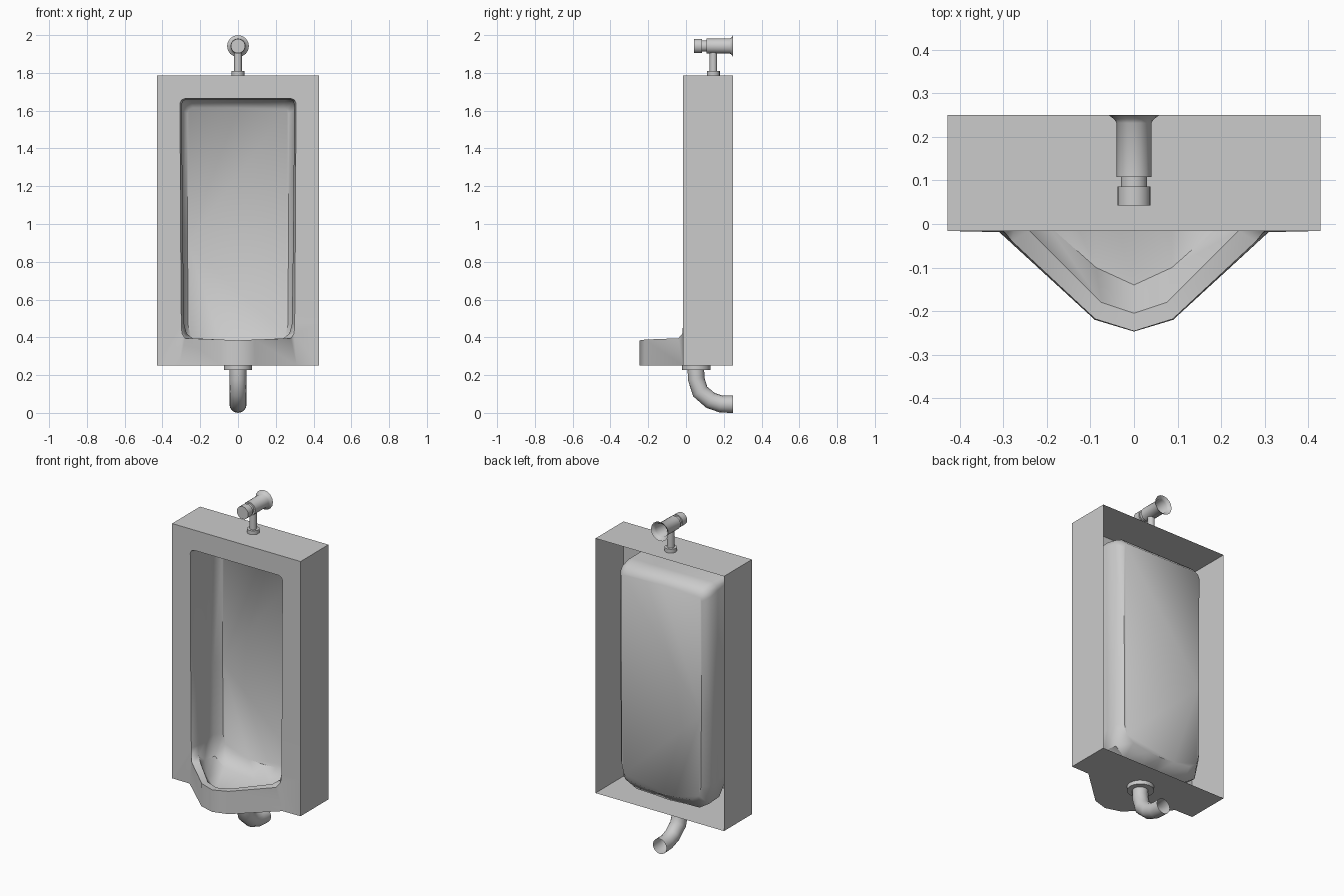
import bpy, bmesh, math
from mathutils import Vector

if "Cube" in bpy.data.objects:
    bpy.data.objects.remove(bpy.data.objects["Cube"])


def finish(name, bm, angle):
    bmesh.ops.recalc_face_normals(bm, faces=bm.faces[:])
    me = bpy.data.meshes.new(name)
    bm.to_mesh(me)
    bm.free()
    ob = bpy.data.objects.new(name, me)
    bpy.context.collection.objects.link(ob)
    bpy.ops.object.select_all(action='DESELECT')
    ob.select_set(True)
    bpy.context.view_layer.objects.active = ob
    bpy.ops.object.shade_smooth_by_angle(angle=math.radians(angle))
    return ob


def tube(name, pts, cap_start=True, cap_end=True, n=16):
    """Sweep circles along (y, z, radius) points in the x = 0 plane."""
    bm = bmesh.new()
    rings = []
    for i, (y, z, r) in enumerate(pts):
        a, b = pts[max(i - 1, 0)], pts[min(i + 1, len(pts) - 1)]
        t = Vector((0, b[0] - a[0], b[1] - a[1])).normalized()
        side = Vector((0, -t.z, t.y))
        rings.append([bm.verts.new(Vector((0, y, z))
                      + Vector((r, 0, 0)) * math.cos(2 * math.pi * k / n)
                      + side * r * math.sin(2 * math.pi * k / n)) for k in range(n)])
    for p, q in zip(rings, rings[1:]):
        for k in range(n):
            bm.faces.new((p[k], p[(k + 1) % n], q[(k + 1) % n], q[k]))
    if cap_start:
        bm.faces.new(rings[0])
    if cap_end:
        bm.faces.new(rings[-1])
    return finish(name, bm, 40)


def loop(bm, w, w_low, top, r, k, y, tail):
    """Closed loop: rounded upper corners, custom lower tail, mirrored in x."""
    half = [(0, y, top), (w - r, y, top), (w - k * r, y, top - k * r),
            (w, y, top - r), ((w + w_low) / 2, y, .9), (w_low, y, .47)] + tail
    full = half + [(-x, yy, z) for x, yy, z in half[-2:0:-1]]
    return [bm.verts.new(c) for c in full]


def bridge(bm, p, q, skip=()):
    n = len(p)
    for i in range(n):
        if i not in skip:
            bm.faces.new((p[i], p[(i + 1) % n], q[(i + 1) % n], q[i]))


# Ceramic shell: box, projecting lip, rim and recessed basin in one surface
F, B, LOW = -.016, .25, .252
bm = bmesh.new()
outer = loop(bm, .428, .428, 1.786, .14, 0, F,
             [(.428, F, LOW), (.31, -.018, LOW), (.09, -.22, LOW), (0, -.247, LOW)])
opening = loop(bm, .307, .3, 1.664, .025, .3, F,
               [(.297, -.019, .42), (.28, -.04, .395), (.089, -.218, .388), (0, -.246, .384)])
rim = loop(bm, .298, .285, 1.66, .025, .3, .025,
           [(.272, .015, .42), (.24, -.015, .395), (.075, -.18, .386), (0, -.205, .382)])
wall = loop(bm, .304, .297, 1.663, .04, .3, .13,
            [(.285, .09, .36), (.20, .0, .31), (.087, -.1, .295), (0, -.14, .295)])
bend = loop(bm, .300, .297, 1.655, .05, .3, .195,
            [(.28, .18, .35), (.21, .17, .305), (.087, .16, .295), (0, .16, .29)])
back = loop(bm, .268, .265, 1.615, .03, .3, .235,
            [(.25, .235, .41), (.20, .235, .375), (.087, .235, .36), (0, .235, .355)])
n = len(outer)
bridge(bm, outer, opening, (6, n - 7))
for a, b in ((6, 7), (n - 6, n - 7)):       # flat jamb beside the lip
    bm.faces.new((outer[a], outer[b], opening[a]))
    bm.faces.new((outer[b], opening[b], opening[a]))
for p, q in zip((opening, rim, wall, bend), (rim, wall, bend, back)):
    bridge(bm, p, q)
bm.faces.new(back)

# Box sides and top, open at the rear, then the flat underside
keep = list(range(0, 7)) + list(range(n - 6, n))
rear = {i: bm.verts.new((outer[i].co.x, B, outer[i].co.z)) for i in keep}
for i in range(n):
    j = (i + 1) % n
    if i in rear and j in rear:
        bm.faces.new((outer[i], rear[i], rear[j], outer[j]))
bm.faces.new([rear[6]] + outer[6:n - 5] + [rear[n - 6]])
finish("urinal_body", bm, 48)

# Drain flange and curved waste pipe
tube("drain_flange", [(.055, .228, .075), (.055, LOW - .001, .075)])
tube("waste_pipe", [(.052, .24, .044), (.054, .18, .044), (.075, .113, .045),
                    (.13, .066, .045), (.185, .047, .045), (.23, .0455, .0455),
                    (.25, .0455, .0455)], False, False)

# Flush valve: push knob, neck, body with flared wall cup
Z = 1.942
tube("flush_knob", [(.043, Z, .038), (.086, Z, .038)])
tube("valve_neck", [(.085, Z, .03), (.11, Z, .03)])
tube("valve_body", [(.108, Z, .04), (.232, Z, .04), (.241, Z, .046), (.25, Z, .058)],
     cap_end=False)

# Supply pipe and its collar on top of the body
tube("supply_pipe", [(.145, 1.787, .02), (.145, Z - .02, .02)])
tube("supply_collar", [(.145, 1.787, .034), (.145, 1.81, .034)])
